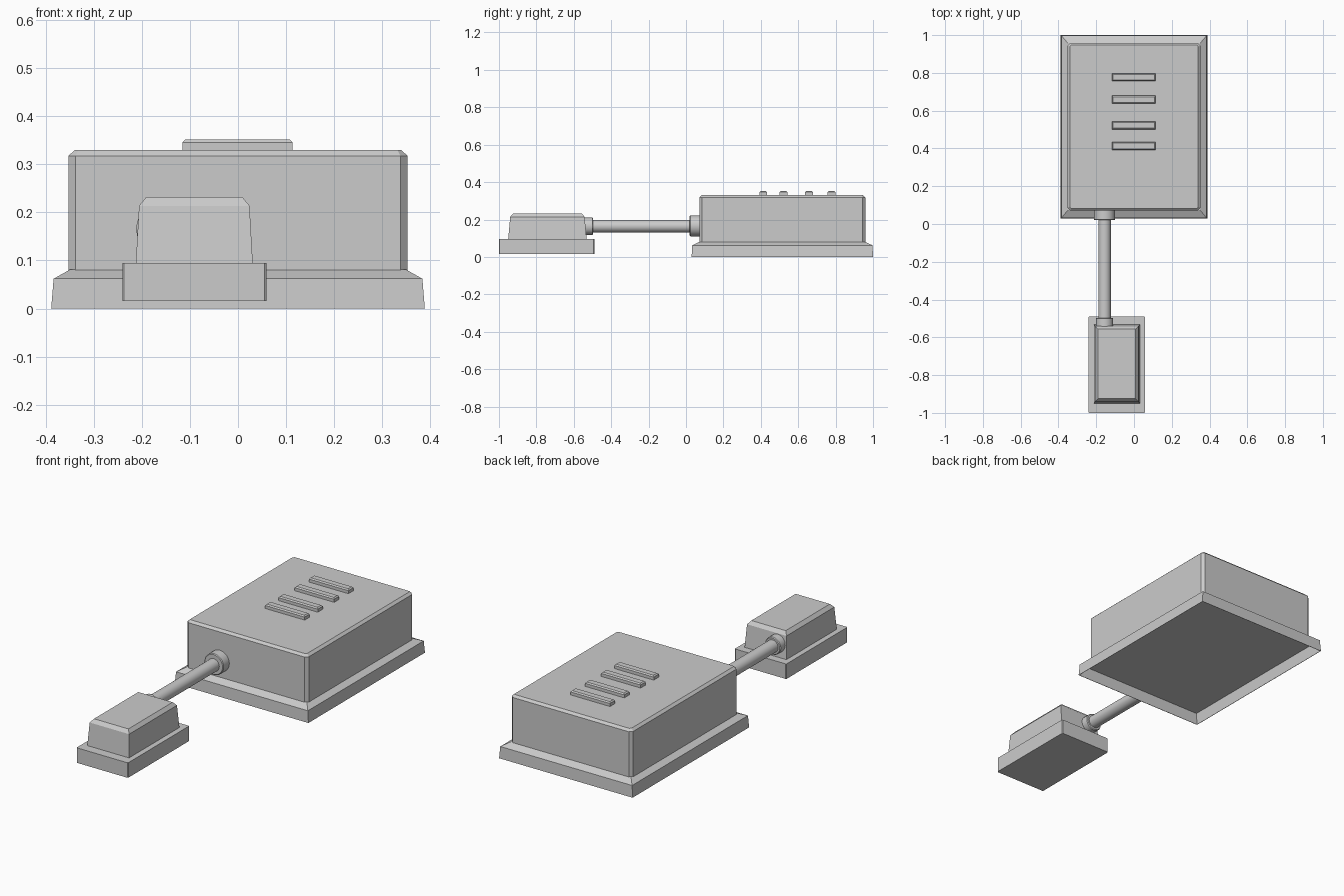
import bpy, bmesh, math

if "Cube" in bpy.data.objects:
    bpy.data.objects.remove(bpy.data.objects["Cube"])


def loft(name, cx, cy, rings):
    """Stack of chamfered rectangles: (half_x, half_y, z, corner_chamfer)."""
    bm = bmesh.new()
    loops = []
    for hx, hy, z, c in rings:
        if c > 0:
            pts = [(hx, c - hy), (hx, hy - c), (hx - c, hy), (c - hx, hy),
                   (-hx, hy - c), (-hx, c - hy), (c - hx, -hy), (hx - c, -hy)]
        else:
            pts = [(hx, -hy), (hx, hy), (-hx, hy), (-hx, -hy)]
        loops.append([bm.verts.new((cx + x, cy + y, z)) for x, y in pts])
    for a, b in zip(loops, loops[1:]):
        n = len(a)
        for i in range(n):
            j = (i + 1) % n
            bm.faces.new((a[i], a[j], b[j], b[i]))
    bm.faces.new(loops[0][::-1])
    bm.faces.new(loops[-1])
    bmesh.ops.recalc_face_normals(bm, faces=bm.faces)
    me = bpy.data.meshes.new(name)
    bm.to_mesh(me)
    bm.free()
    ob = bpy.data.objects.new(name, me)
    bpy.context.collection.objects.link(ob)
    return ob


def rod(name, x, z, y0, y1, radius, bevel=0.0):
    """Round bar running along y."""
    bpy.ops.mesh.primitive_cylinder_add(
        vertices=24, radius=radius, depth=y1 - y0,
        location=(x, (y0 + y1) / 2, z), rotation=(math.pi / 2, 0, 0))
    ob = bpy.context.object
    ob.name = name
    bpy.ops.object.shade_smooth_by_angle(angle=math.radians(30))
    if bevel:
        mod = ob.modifiers.new("edge", 'BEVEL')
        mod.width = bevel
        mod.segments = 1
        mod.limit_method = 'ANGLE'
        mod.angle_limit = math.radians(40)
    return ob


# Large housing: flared foot, hollow underneath (recessed ceiling), and chamfered box
loft("housing_base", 0, 0.515,
     [(0.380, 0.479, 0.06, 0), (0.387, 0.483, 0, 0), (0.389, 0.485, 0, 0),
      (0.384, 0.482, 0.062, 0), (0.35, 0.442, 0.081, 0)])
loft("housing_body", 0, 0.515,
     [(0.353, 0.444, 0.07, 0.015), (0.353, 0.444, 0.318, 0.015),
      (0.34, 0.432, 0.33, 0.008)])

# Raised ribs on the lid
for i, y in enumerate((0.413, 0.522, 0.658, 0.777)):
    loft(f"lid_rib_{i + 1}", -0.001, y,
         [(0.115, 0.021, 0.325, 0), (0.115, 0.021, 0.346, 0), (0.109, 0.015, 0.352, 0)])

# Small unit: flat base and tapered cover
loft("small_base", -0.091, -0.745,
     [(0.15, 0.255, 0.016, 0.004), (0.15, 0.255, 0.095, 0.004)])
loft("small_cover", -0.091, -0.741,
     [(0.122, 0.21, 0.09, 0), (0.115, 0.199, 0.214, 0),
      (0.1, 0.184, 0.232, 0)])

# Cable with a collar at each end
CX, CZ = -0.156, 0.164
rod("cable", CX, CZ, -0.56, 0.09, 0.033)
rod("housing_collar", CX, CZ + 0.002, 0.02, 0.085, 0.056, 0.004)
rod("small_collar", CX, CZ, -0.57, -0.497, 0.046, 0.004)
